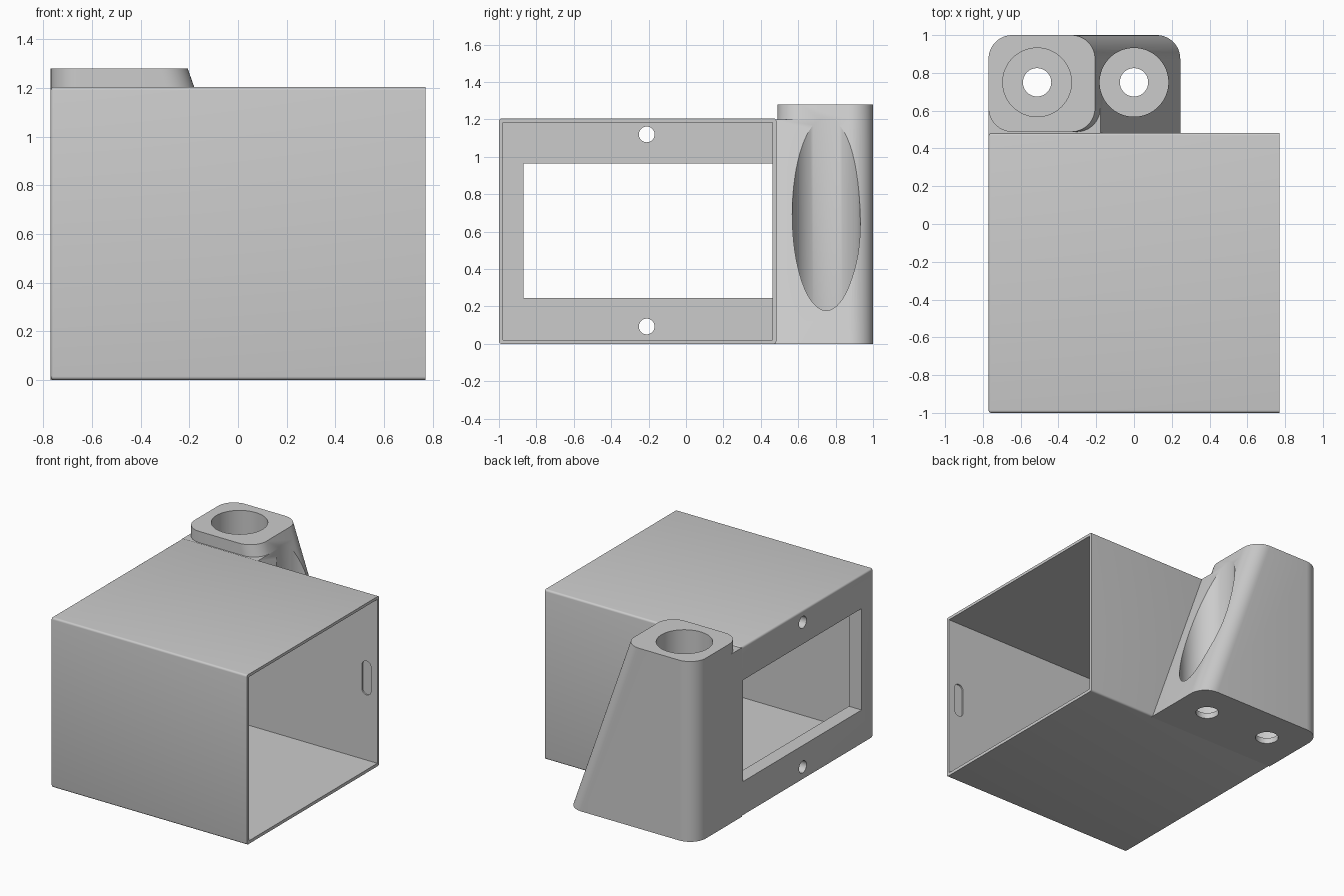
import bpy
import bmesh
from math import cos, sin, pi
from mathutils import Matrix, Vector

scene = bpy.context.scene
if "Cube" in bpy.data.objects:
    bpy.data.objects.remove(bpy.data.objects["Cube"], do_unlink=True)

grey = bpy.data.materials.new("plain grey")
grey.use_nodes = True
colour = (0.6, 0.6, 0.6, 1)
grey.diffuse_color = colour
grey.node_tree.nodes["Principled BSDF"].inputs["Base Color"].default_value = colour


def finish(name, bm):
    bmesh.ops.recalc_face_normals(bm, faces=bm.faces)
    mesh = bpy.data.meshes.new(name)
    bm.to_mesh(mesh)
    bm.free()
    mesh.materials.append(grey)
    obj = bpy.data.objects.new(name, mesh)
    scene.collection.objects.link(obj)
    return obj


def box_mesh(x, y, z):
    lo, hi = Vector((x[0], y[0], z[0])), Vector((x[1], y[1], z[1]))
    bm = bmesh.new()
    bmesh.ops.create_cube(bm, size=1)
    bmesh.ops.scale(bm, vec=hi - lo, verts=bm.verts)
    bmesh.ops.translate(bm, vec=(lo + hi) / 2, verts=bm.verts)
    return bm


def box(name, x, y, z):
    return finish(name, box_mesh(x, y, z))


def cylinder(name, radius, centre, depth, axis="Z"):
    bm = bmesh.new()
    turn = Matrix() if axis == "Z" else Matrix.Rotation(pi / 2, 4, "Y")
    bmesh.ops.create_cone(bm, cap_ends=True, segments=64, radius1=radius,
                          radius2=radius, depth=depth,
                          matrix=Matrix.Translation(centre) @ turn)
    return finish(name, bm)


def cut(target, cutters):
    for c in cutters:
        c.hide_render = True
        mod = target.modifiers.new("cut", "BOOLEAN")
        mod.operation = "DIFFERENCE"
        mod.solver = "EXACT"
        mod.object = c
    graph = bpy.context.evaluated_depsgraph_get()
    mesh = bpy.data.meshes.new_from_object(target.evaluated_get(graph))
    target.modifiers.clear()
    target.data = mesh
    for c in cutters:
        bpy.data.objects.remove(c, do_unlink=True)


LEFT, OPEN, FRONT, BACK, TOP = -0.77, 0.77, -1.0, 0.483, 1.205
IN_FRONT, IN_BACK = -0.978, 0.463

# Housing: block with softened edges everywhere but the open side
bm = box_mesh((LEFT, OPEN), (FRONT, BACK), (0, TOP))
edges = [e for e in bm.edges if not all(v.co.x > 0 for v in e.verts)]
bmesh.ops.bevel(bm, geom=edges, offset=0.014, segments=4, profile=0.5, affect="EDGES")
housing = finish("housing", bm)

# Hollow interior, side window and screw holes
cutters = [box("cavity", (-0.67, 1), (IN_FRONT, IN_BACK), (0.022, 1.185)),
           box("window", (-1, -0.5), (-0.87, IN_BACK), (0.245, 0.965))]
for z in (0.093, 1.12):
    cutters.append(cylinder("screw_hole", 0.042, (LEFT, -0.21, z), 0.5, "X"))

# Shallow latch slots inside both long walls
for wall in (IN_FRONT, IN_BACK):
    bm = box_mesh((0.65, 0.72), (wall - 0.01, wall + 0.01), (0.485, 0.725))
    ends = [e for e in bm.edges
            if abs(e.verts[0].co.y - e.verts[1].co.y) > 0.01]
    bmesh.ops.bevel(bm, geom=ends, offset=0.034, segments=6, profile=0.5, affect="EDGES")
    cutters.append(finish("latch_slot", bm))
cut(housing, cutters)


# Post: rounded sections with a vertical left side and a sloping right side
def section(z, front, front_radius):
    right = 0.245 - 0.353 * z
    corners = [(right, 1.0, -1, -1, 0.125, 0), (LEFT, 1.0, 1, -1, 0.125, 1),
               (LEFT, front, 1, 1, front_radius, 2), (right, front, -1, 1, front_radius, 3)]
    ring = []
    for x, y, sx, sy, r, quarter in corners:
        for i in range(13):
            a = (quarter + i / 12) * pi / 2
            ring.append((x + sx * r + r * cos(a), y + sy * r + r * sin(a), z))
    return ring


bm = bmesh.new()
rings = [[bm.verts.new(p) for p in section(*s)]
         for s in ((0, 0.47, 0.004), (1.2, 0.47, 0.004), (1.2, 0.488, 0.125), (1.28, 0.488, 0.125))]
for a, b in zip(rings, rings[1:]):
    for i in range(len(a)):
        j = (i + 1) % len(a)
        bm.faces.new((a[i], a[j], b[j], b[i]))
bm.faces.new(rings[0])
bm.faces.new(rings[-1])
bmesh.ops.remove_doubles(bm, verts=bm.verts, dist=0.0001)
post = finish("mounting_post", bm)

# Two deep counterbores with bolt holes through the floor
cutters = []
for x in (-0.513, 0.0):
    cutters.append(cylinder("counterbore", 0.182, (x, 0.75, 0.84), 1.6))
    cutters.append(cylinder("bolt_hole", 0.075, (x, 0.75, 0.1), 0.6))
cut(post, cutters)

# Smooth curved faces, keep edges sharp
bpy.ops.object.select_all(action="DESELECT")
for obj in (housing, post):
    obj.select_set(True)
    bpy.context.view_layer.objects.active = obj
bpy.ops.object.shade_smooth_by_angle(angle=pi / 6)
